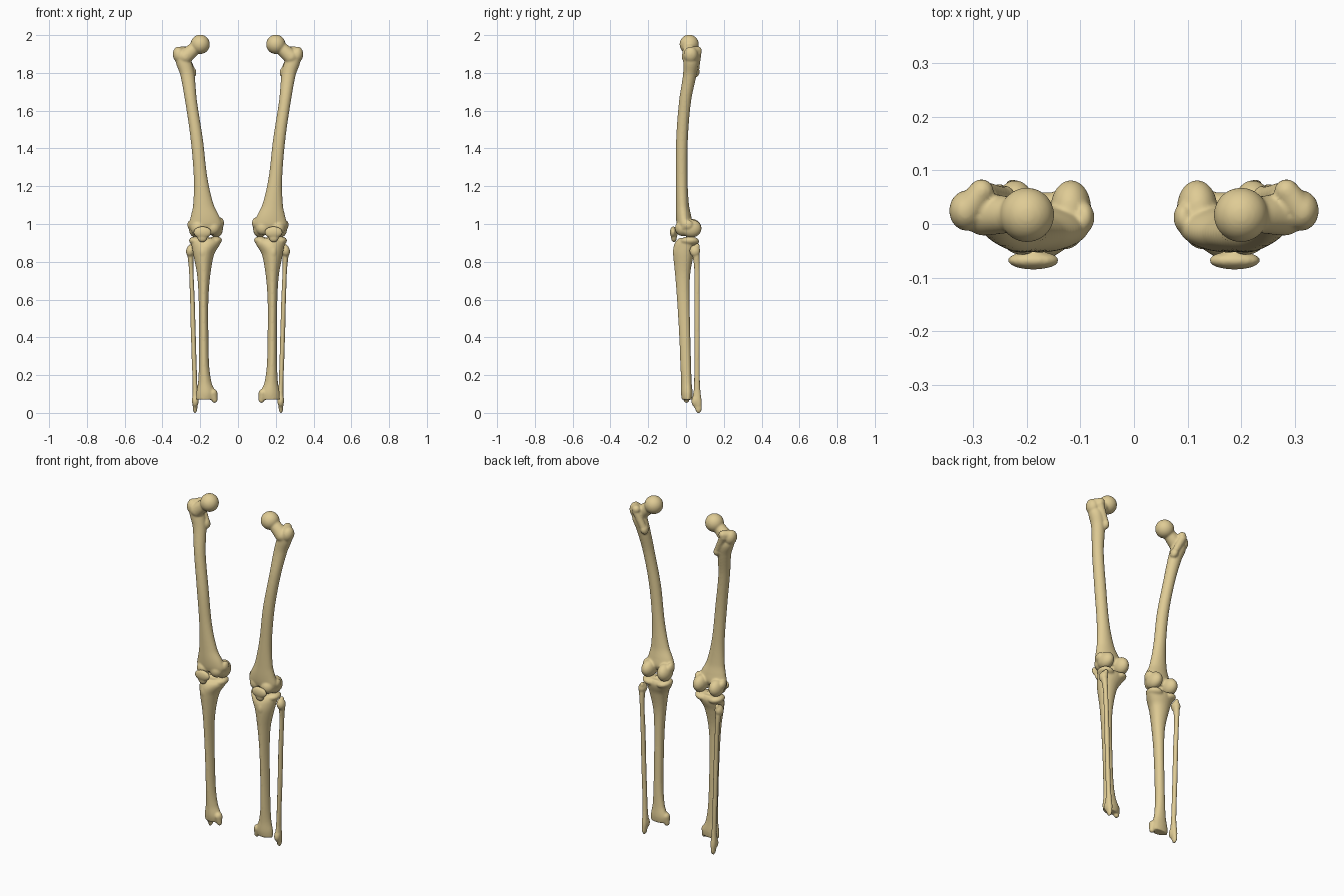
import bpy, bmesh, math
from mathutils import Matrix, Vector

bone = bpy.data.materials.new("bone")
bone.diffuse_color = (0.74, 0.60, 0.30, 1)


def loft(bm, rows, taper=0.0, n=28, step=0.012):
    """Closed tube through rows (z, xmin, xmax, ymin, ymax); taper narrows the front."""
    rows = sorted(rows)

    def slope(i, k):
        a, b = rows[max(i - 1, 0)], rows[min(i + 1, len(rows) - 1)]
        return (b[k] - a[k]) / (b[0] - a[0])

    secs = []
    for i in range(len(rows) - 1):
        p, q = rows[i], rows[i + 1]
        h = q[0] - p[0]
        m = max(2, round(h / step))
        for j in range(m + (i == len(rows) - 2)):
            t = j / m
            s = [p[0] + h * t]
            for k in range(1, 5):
                s.append((2*t**3 - 3*t**2 + 1) * p[k] + (t**3 - 2*t**2 + t) * h * slope(i, k)
                         + (3*t**2 - 2*t**3) * q[k] + (t**3 - t**2) * h * slope(i + 1, k))
            secs.append(s)
    rings = []
    for z, x0, x1, y0, y1 in secs:
        ring = []
        for j in range(n):
            a = 2 * math.pi * j / n
            c, s = math.cos(a), math.sin(a)
            ring.append(bm.verts.new(((x0 + x1) / 2 + (x1 - x0) / 2 * c * (1 + taper * s),
                                      (y0 + y1) / 2 + (y1 - y0) / 2 * s, z)))
        rings.append(ring)
    for a, b in zip(rings, rings[1:]):
        for j in range(n):
            bm.faces.new((a[j], a[(j + 1) % n], b[(j + 1) % n], b[j]))
    bm.faces.new(rings[0][::-1])
    bm.faces.new(rings[-1])


def blob(bm, c, r, tilt=0.0, axis='Y'):
    mat = Matrix.Translation(c) @ Matrix.Rotation(math.radians(tilt), 4, axis) @ Matrix.Diagonal((*r, 1))
    bmesh.ops.create_uvsphere(bm, u_segments=32, v_segments=20, radius=1, matrix=mat)


def ridge(bm, p, rp, q, rq, n=8):
    """Tapered string of spheres from p to q."""
    p, q = Vector(p), Vector(q)
    for i in range(n + 1):
        t = i / n
        r = rp + (rq - rp) * t
        blob(bm, p.lerp(q, t), (r, r, r))


def finish(bm, name, smooth=5):
    """Fuse the overlapping pieces, soften them and mirror to the other leg."""
    bmesh.ops.recalc_face_normals(bm, faces=bm.faces)
    me = bpy.data.meshes.new(name)
    bm.to_mesh(me)
    bm.free()
    me.materials.append(bone)
    ob = bpy.data.objects.new(name, me)
    bpy.context.collection.objects.link(ob)
    r = ob.modifiers.new("fuse", 'REMESH')
    r.mode, r.voxel_size, r.use_smooth_shade = 'VOXEL', 0.005, True
    s = ob.modifiers.new("soften", 'SMOOTH')
    s.factor, s.iterations = 0.5, smooth
    ob.modifiers.new("other_leg", 'MIRROR')


# Thigh bone: shaft
bm = bmesh.new()
loft(bm, [(1.90, .262, .335, -.012, .055), (1.85, .243, .328, -.014, .066),
          (1.79, .230, .306, -.016, .056), (1.65, .217, .280, -.037, .027),
          (1.45, .186, .251, -.052, .010), (1.24, .161, .234, -.053, .008),
          (1.10, .128, .238, -.053, .016), (1.04, .098, .250, -.053, .028),
          (1.00, .084, .260, -.050, .034), (.975, .092, .254, -.044, .022)])
# ball and neck
blob(bm, (.2, .017, 1.951), (.051, .051, .051))
ridge(bm, (.215, .017, 1.943), .032, (.28, .018, 1.885), .040)
# greater trochanter with its rear hook, and the crest to the lesser one
blob(bm, (.312, .025, 1.895), (.033, .038, .044), 10)
ridge(bm, (.315, .022, 1.912), .026, (.285, .061, 1.918), .023)
ridge(bm, (.288, .060, 1.905), .022, (.245, .052, 1.815), .018)
blob(bm, (.242, .046, 1.805), (.021, .026, .030), 15)
# condyles, front groove rims and side bumps
blob(bm, (.118, .028, .978), (.038, .054, .050), 6)
blob(bm, (.222, .028, .976), (.038, .054, .048), -4)
blob(bm, (.132, -.012, .980), (.038, .036, .040))
blob(bm, (.210, -.018, .978), (.040, .040, .042))
blob(bm, (.092, .012, 1.005), (.018, .028, .030))
blob(bm, (.250, .012, .995), (.018, .026, .026))
finish(bm, "thigh_bone")

# Kneecap: shield with a pointed bottom and rear ridge
bm = bmesh.new()
blob(bm, (.188, -.068, .956), (.048, .017, .031))
blob(bm, (.189, -.064, .930), (.027, .015, .027))
blob(bm, (.188, -.058, .955), (.020, .016, .026))
finish(bm, "kneecap", 3)

# Shin bone: shaft
bm = bmesh.new()
loft(bm, [(.925, .108, .236, -.038, .050), (.905, .092, .246, -.056, .060),
          (.880, .104, .243, -.066, .056), (.84, .127, .236, -.068, .042),
          (.73, .147, .216, -.058, .022), (.60, .157, .208, -.048, .019),
          (.40, .157, .206, -.036, .023), (.25, .153, .207, -.030, .027),
          (.16, .140, .211, -.026, .030), (.105, .120, .220, -.027, .035),
          (.070, .124, .220, -.022, .032)], taper=.2)
# plateau lobes, central spines and front bump
blob(bm, (.128, .018, .908), (.044, .050, .025), 12)
blob(bm, (.216, .020, .908), (.044, .050, .025), -10)
blob(bm, (.163, .010, .926), (.009, .012, .016))
blob(bm, (.182, .010, .925), (.009, .012, .015))
blob(bm, (.186, -.052, .850), (.020, .018, .036))
# inner ankle knob
ridge(bm, (.132, .002, .105), .023, (.124, .002, .067), .015)
finish(bm, "shin_bone")

# Calf bone: slender shaft with knobbed ends
bm = bmesh.new()
loft(bm, [(.86, .234, .270, .028, .070), (.82, .236, .266, .036, .072),
          (.76, .236, .260, .043, .073), (.60, .229, .254, .043, .073),
          (.40, .223, .249, .044, .073), (.20, .217, .242, .043, .073),
          (.12, .214, .240, .040, .076), (.06, .211, .243, .032, .083),
          (.025, .216, .238, .045, .083)], taper=.15)
blob(bm, (.252, .047, .858), (.023, .028, .032), -10)
blob(bm, (.247, .060, .880), (.012, .013, .018))
blob(bm, (.226, .052, .065), (.018, .023, .034), -8, 'X')
blob(bm, (.227, .066, .028), (.012, .018, .030))
finish(bm, "calf_bone", 3)
